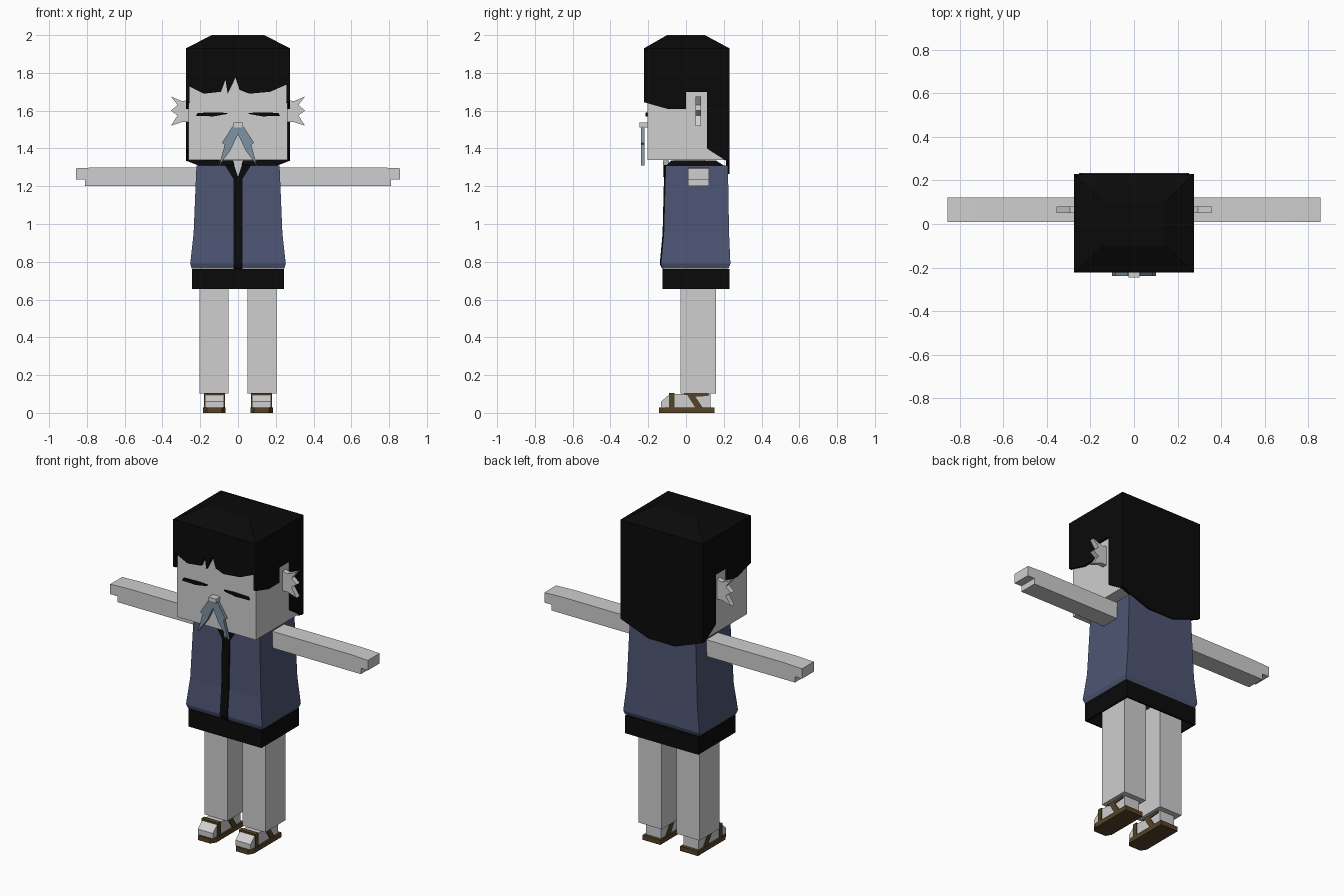
import bpy, bmesh

cube = bpy.data.objects.get("Cube")
if cube:
    bpy.data.objects.remove(cube, do_unlink=True)


def material(name, r, g, b):
    m = bpy.data.materials.new(name)
    m.use_nodes = True
    m.diffuse_color = (r, g, b, 1)
    m.node_tree.nodes["Principled BSDF"].inputs["Base Color"].default_value = (r, g, b, 1)
    return m


SKIN = material("pale_grey", 0.62, 0.62, 0.62)
BLACK = material("black", 0.003, 0.003, 0.003)
BLUE = material("slate_blue", 0.075, 0.09, 0.17)
STEEL = material("steel_blue", 0.21, 0.29, 0.36)
BROWN = material("sandal_brown", 0.09, 0.055, 0.02)


def finish(name, bm, mat):
    bmesh.ops.recalc_face_normals(bm, faces=bm.faces)
    mesh = bpy.data.meshes.new(name)
    bm.to_mesh(mesh)
    bm.free()
    mesh.materials.append(mat)
    ob = bpy.data.objects.new(name, mesh)
    bpy.context.collection.objects.link(ob)
    return ob


def skin_rings(name, rings, mat, caps=True):
    """Join successive point rings with quads."""
    bm = bmesh.new()
    loops = [[bm.verts.new(p) for p in ring] for ring in rings]
    n = len(loops[0])
    for lo, hi in zip(loops, loops[1:]):
        for i in range(n):
            j = (i + 1) % n
            bm.faces.new((lo[i], lo[j], hi[j], hi[i]))
    if caps:
        bm.faces.new(loops[0])
        bm.faces.new(loops[-1])
    return finish(name, bm, mat)


def prism(name, pts, axis, a, b, mat, s=1):
    """Extrude a flat outline along an axis; s=-1 flips it across x."""
    place = {"x": lambda p, t: (s * t, p[0], p[1]),
             "y": lambda p, t: (s * p[0], t, p[1]),
             "z": lambda p, t: (s * p[0], p[1], t)}[axis]
    return skin_rings(name, [[place(p, t) for p in pts] for t in (a, b)], mat)


def box(name, x0, x1, y0, y1, z0, z1, mat, s=1):
    return prism(name, [(x0, y0), (x1, y0), (x1, y1), (x0, y1)], "z", z0, z1, mat, s)


def stack(name, levels, mat, caps=True):
    """Rectangular sections given as half width, front, back, height."""
    rings = [[(-w, f, z), (w, f, z), (w, b, z), (-w, b, z)] for w, f, b, z in levels]
    return skin_rings(name, rings, mat, caps)


def symmetric(half):
    return half + [(-x, z) for x, z in reversed(half) if x != 0]


# Head, neck and face
box("head", -0.262, 0.262, -0.205, 0.215, 1.34, 1.9, SKIN)
box("neck", -0.1, 0.1, -0.06, 0.1, 1.25, 1.36, SKIN)
box("nose", -0.025, 0.025, -0.245, -0.2, 1.512, 1.538, SKIN)
moustache = symmetric([(0, 1.475), (0.04, 1.39), (0.1, 1.31), (0.07, 1.42),
                       (0.085, 1.43), (0.03, 1.515)])
prism("moustache", moustache, "y", -0.238, -0.22, STEEL)

# Hair: crown, fringe and back panel
stack("hair_crown", [(0.275, -0.223, 0.23, 1.8), (0.275, -0.223, 0.23, 1.93),
                     (0.14, -0.1, 0.1, 2.0)], BLACK)
fringe = [(-0.262, 1.8), (-0.262, 1.73), (-0.18, 1.69), (-0.09, 1.7), (-0.066, 1.765),
          (-0.055, 1.69), (-0.013, 1.775), (0.008, 1.71), (0.06, 1.69), (0.17, 1.7),
          (0.262, 1.74), (0.262, 1.8)]
prism("hair_fringe", fringe, "y", -0.223, -0.2, BLACK)
back = symmetric([(0.275, 1.8), (0.275, 1.335), (0.09, 1.265)])
prism("hair_back", back, "y", 0.212, 0.23, BLACK)

# Robe with flared hem, collar, front trim and open skirt band
stack("robe", [(0.245, -0.125, 0.225, 0.765), (0.253, -0.133, 0.235, 0.79),
               (0.235, -0.118, 0.228, 0.95), (0.22, -0.108, 0.222, 1.31)], BLUE)
stack("collar", [(0.212, -0.104, 0.2, 1.31), (0.18, -0.08, 0.16, 1.335)], BLACK)
trim = [(-0.12, 0.762), (-0.128, 0.765), (-0.139, 0.79), (-0.124, 0.95),
        (-0.115, 1.312), (-0.09, 1.312)]
prism("front_trim", trim, "x", -0.025, 0.025, BLACK)
prism("neck_opening", [(-0.028, 1.336), (0, 1.25), (0.028, 1.336)], "y", -0.122, -0.09, SKIN)
skirt = stack("skirt_band", [(0.243, -0.124, 0.23, 0.655), (0.243, -0.124, 0.23, 0.762)],
              BLACK, caps=False)
wall = skirt.modifiers.new("wall", "SOLIDIFY")
wall.thickness = 0.015
wall.offset = -1

# Paired parts
eye = [(0.055, 1.588), (0.12, 1.591), (0.215, 1.588), (0.222, 1.572), (0.13, 1.57), (0.06, 1.582)]
ear = [(0.25, 1.66), (0.295, 1.65), (0.355, 1.675), (0.32, 1.63), (0.355, 1.6),
       (0.32, 1.575), (0.355, 1.52), (0.295, 1.54), (0.25, 1.54)]
side_hair = [(-0.223, 1.8), (-0.223, 1.645), (-0.1, 1.61), (0, 1.61), (0, 1.7),
             (0.11, 1.7), (0.11, 1.4), (0.212, 1.335), (0.212, 1.8)]
arm = [(0.2, 1.2), (0.81, 1.2), (0.81, 1.235), (0.857, 1.235), (0.857, 1.295),
       (0.74, 1.3), (0.2, 1.3)]
lapel = [(0.025, 1.24), (0.025, 1.312), (0.07, 1.312)]
foot = [(-0.132, 0.028), (-0.132, 0.06), (-0.085, 0.1), (0.13, 0.1), (0.13, 0.028)]
sole = [(0.085, -0.142), (0.165, -0.142), (0.184, -0.11), (0.184, 0.15),
        (0.066, 0.15), (0.066, -0.11)]
strap = [(0, 0.105), (0.12, 0.105), (0.12, 0.09), (0.05, 0.085), (0.09, 0.026), (0.05, 0.026)]

for s, side in ((1, "left_"), (-1, "right_")):
    prism(side + "eye", eye, "y", -0.214, -0.204, BLACK, s)
    prism(side + "ear", ear, "y", 0.05, 0.08, SKIN, s)
    prism(side + "side_hair", side_hair, "x", 0.258, 0.275, BLACK, s)
    prism(side + "arm", arm, "y", 0.01, 0.122, SKIN, s)
    prism(side + "lapel", lapel, "y", -0.116, -0.1, BLACK, s)
    box(side + "leg", 0.05, 0.203, -0.03, 0.16, 0.102, 0.76, SKIN, s)
    prism(side + "foot", foot, "x", 0.075, 0.175, SKIN, s)
    prism(side + "sandal_sole", sole, "z", 0, 0.028, BROWN, s)
    # Toe strap wraps over the foot, diagonal straps run down both sides
    box(side + "toe_strap", 0.069, 0.181, -0.09, -0.062, 0.026, 0.106, BROWN, s)
    prism(side + "inner_strap", strap, "x", 0.069, 0.077, BROWN, s)
    prism(side + "outer_strap", strap, "x", 0.173, 0.181, BROWN, s)
    box(side + "instep_strap", 0.069, 0.181, -0.01, 0.02, 0.095, 0.106, BROWN, s)
